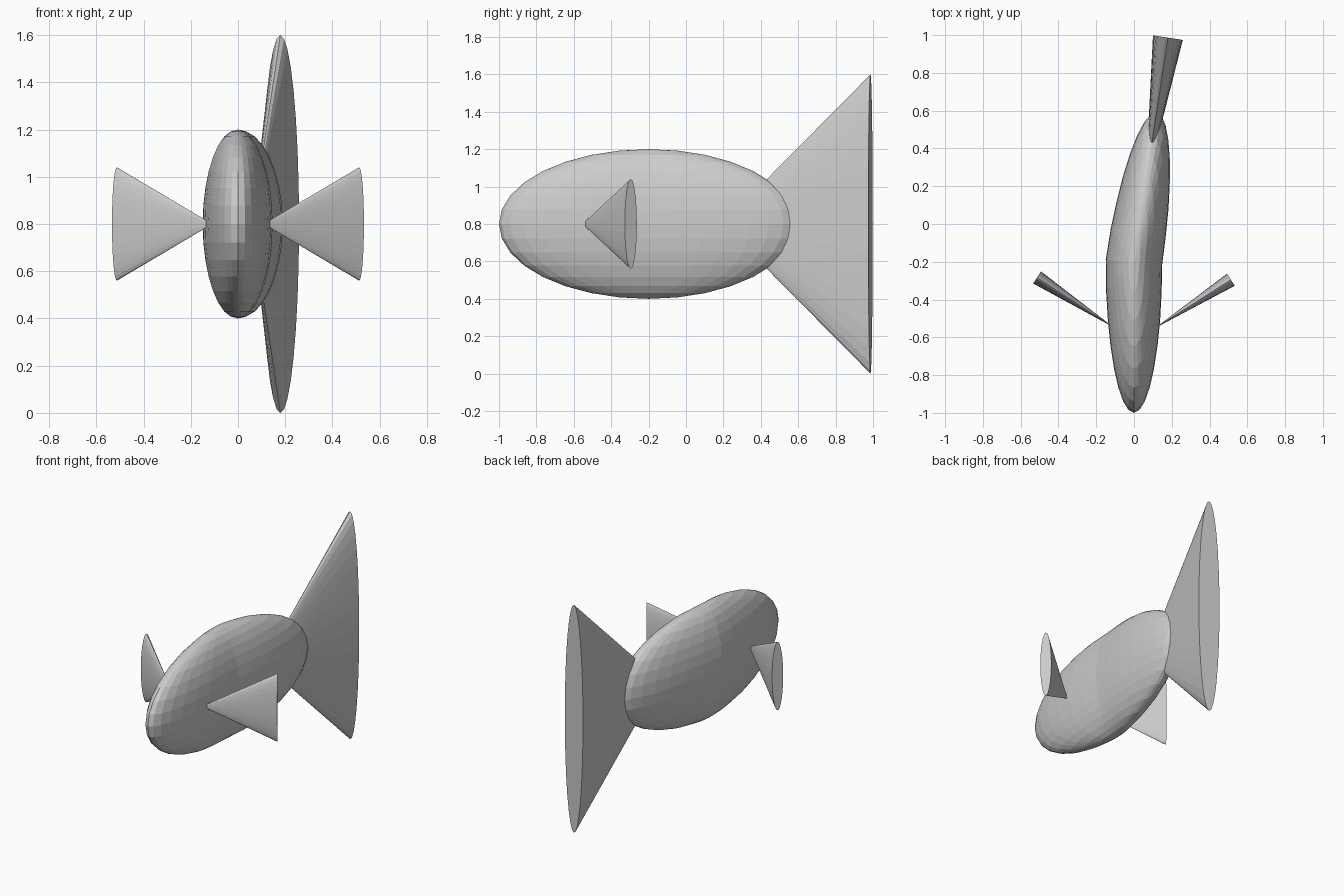
import bpy, bmesh, math
from mathutils import Matrix, Vector

cube = bpy.data.objects.get("Cube")
if cube:
    bpy.data.objects.remove(cube, do_unlink=True)

grey = bpy.data.materials.new("plain_grey")
grey.use_nodes = True
colour = (0.6, 0.6, 0.6, 1)
grey.diffuse_color = colour
grey.node_tree.nodes["Principled BSDF"].inputs["Base Color"].default_value = colour

MID = 0.8                       # height of the body axis
HINGE = Vector((0, -0.2, MID))  # where the tail half starts to swing
SWING = math.radians(8.6)


def add_object(name, bm):
    bmesh.ops.recalc_face_normals(bm, faces=bm.faces)
    mesh = bpy.data.meshes.new(name)
    bm.to_mesh(mesh)
    bm.free()
    mesh.materials.append(grey)
    obj = bpy.data.objects.new(name, mesh)
    bpy.context.collection.objects.link(obj)
    return obj


def add_fin(name, tip, end, half_height, half_thickness):
    """Flattened cone widening from its tip to a flat oval end."""
    tip, end = Vector(tip), Vector(end)
    axis = tip - end
    z = axis.normalized()
    x = Vector((0, 0, 1))
    y = z.cross(x)
    frame = Matrix((x * half_height, y * half_thickness, axis)).transposed().to_4x4()
    frame.translation = (tip + end) / 2
    bm = bmesh.new()
    bmesh.ops.create_cone(bm, cap_ends=True, segments=32, radius1=1, radius2=0,
                          depth=1, matrix=frame)
    return add_object(name, bm)


# Body: faceted ellipsoid whose rear half swings to the left
bm = bmesh.new()
bmesh.ops.create_uvsphere(bm, u_segments=32, v_segments=16, radius=1)
for v in bm.verts:
    p = Vector((v.co.x * 0.15, v.co.y * 0.8, v.co.z * 0.4))
    t = min(max((p.y + 0.2) / 0.4, 0), 1)
    blend = t * t * (3 - 2 * t)
    v.co = HINGE + Matrix.Rotation(-SWING * blend, 3, "Z") @ p
add_object("body", bm)

# Tail fin: follows the swing of the rear half
swing_dir = Vector((math.sin(SWING), math.cos(SWING), 0))
add_fin("tail_fin", HINGE + swing_dir * 0.4, HINGE + swing_dir * 1.2, 0.8, 0.08)

# Side fins: swept back, the right one slightly further
for name, side, shift in (("left_fin", 1, 0), ("right_fin", -1, 0.012)):
    add_fin(name, (side * 0.108, -0.553 + shift * 0.5, MID),
            (side * 0.513, -0.295 + shift, MID), 0.24, 0.038)
